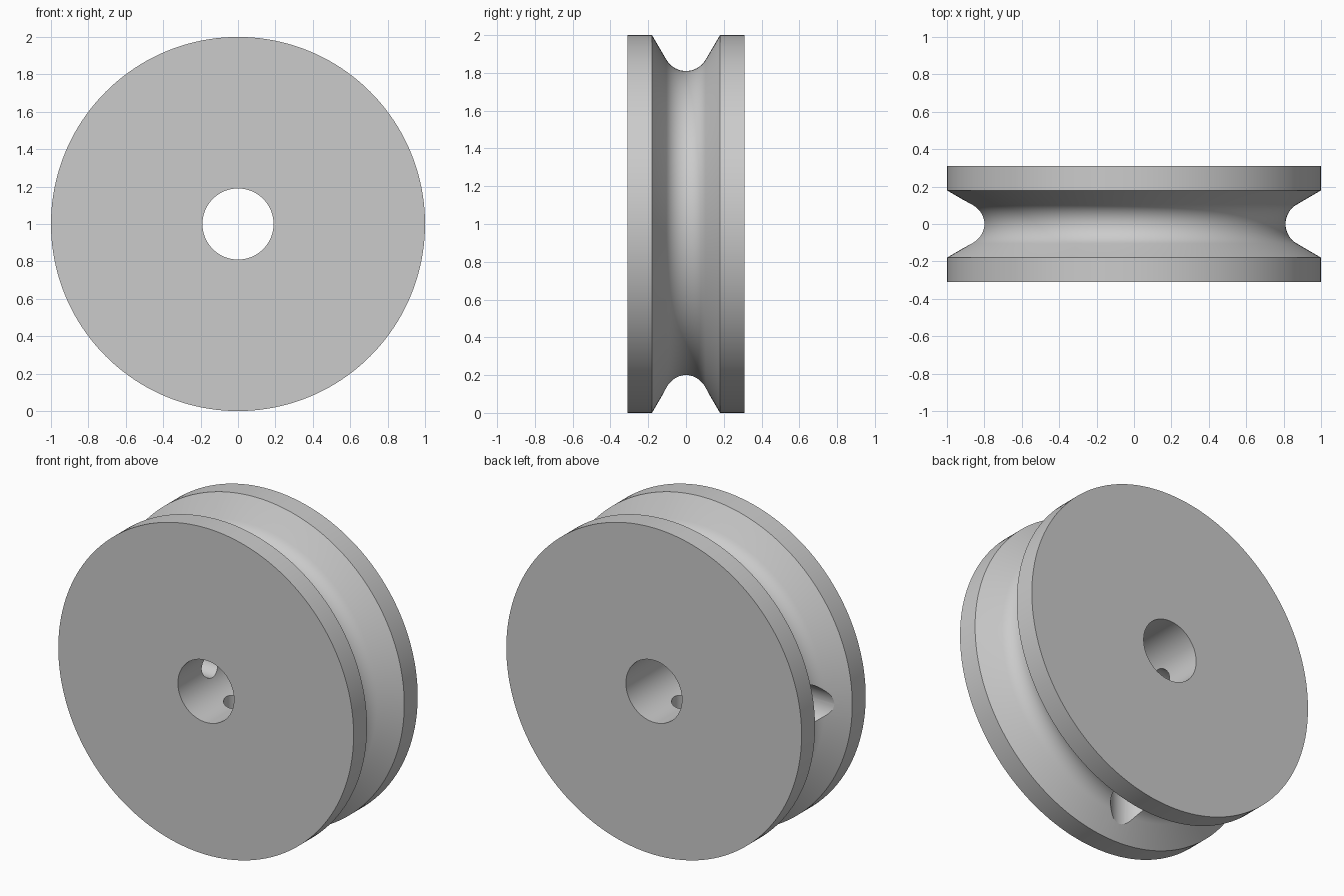
import bpy, bmesh, math
from mathutils import Matrix, Vector

if "Cube" in bpy.data.objects:
    bpy.data.objects.remove(bpy.data.objects["Cube"], do_unlink=True)

CENTRE = Vector((0, 0, 1))

grey = bpy.data.materials.new("plain grey")
grey.use_nodes = True
colour = (0.6, 0.6, 0.6, 1)
grey.diffuse_color = colour
grey.node_tree.nodes["Principled BSDF"].inputs["Base Color"].default_value = colour


def lathe(name, profile, segments, rotation):
    """Revolve a closed (radius, height) profile about z, then turn it."""
    bm = bmesh.new()
    verts = [bm.verts.new((r, 0, h)) for r, h in profile]
    edges = [bm.edges.new((verts[i - 1], verts[i])) for i in range(len(verts))]
    bmesh.ops.spin(bm, geom=verts + edges, cent=(0, 0, 0), axis=(0, 0, 1),
                   angle=math.tau, steps=segments, use_merge=True)
    bmesh.ops.remove_doubles(bm, verts=bm.verts, dist=1e-5)
    bmesh.ops.recalc_face_normals(bm, faces=bm.faces)
    bmesh.ops.transform(bm, matrix=Matrix.Translation(CENTRE) @ rotation, verts=bm.verts)
    mesh = bpy.data.meshes.new(name)
    bm.to_mesh(mesh)
    bm.free()
    mesh.materials.append(grey)
    obj = bpy.data.objects.new(name, mesh)
    bpy.context.collection.objects.link(obj)
    return obj


# Grooved wheel: bore, two flanges, and sloped walls tangent to a round floor
half_width, bore, arc = 0.31, 0.19, 0.12
floor = 0.81 + arc
groove = [(floor - arc * math.cos(a), arc * math.sin(a))
          for a in (math.radians(60 - 7.5 * i) for i in range(17))]
profile = ([(bore, half_width), (1, half_width), (1, 0.18)] + groove
           + [(1, -0.18), (1, -half_width), (bore, -half_width)])
wheel = lathe("pulley_wheel", profile, 160, Matrix.Rotation(math.pi / 2, 4, 'X'))

# Stepped radial holes: wide access from the groove, narrow into the bore
hole = [(0, 0.1), (0.08, 0.1), (0.08, 0.5), (0.13, 0.5), (0.13, 1.1), (0, 1.1)]
turns = {"side_hole_cutter": -math.pi / 2, "bottom_hole_cutter": math.pi}
for name, turn in turns.items():
    cutter = lathe(name, hole, 48, Matrix.Rotation(turn, 4, 'Y'))
    cutter.hide_render = True
    cut = wheel.modifiers.new(name, 'BOOLEAN')
    cut.operation = 'DIFFERENCE'
    cut.solver = 'EXACT'
    cut.object = cutter

# Bake the holes into the wheel and discard the cutters
depsgraph = bpy.context.evaluated_depsgraph_get()
baked = bpy.data.meshes.new_from_object(wheel.evaluated_get(depsgraph))
wheel.modifiers.clear()
wheel.data = baked
for name in turns:
    bpy.data.objects.remove(bpy.data.objects[name], do_unlink=True)

# Smooth curved walls, crisp rims
bpy.ops.object.select_all(action='DESELECT')
wheel.select_set(True)
bpy.context.view_layer.objects.active = wheel
bpy.ops.object.shade_smooth_by_angle(angle=math.radians(30))
